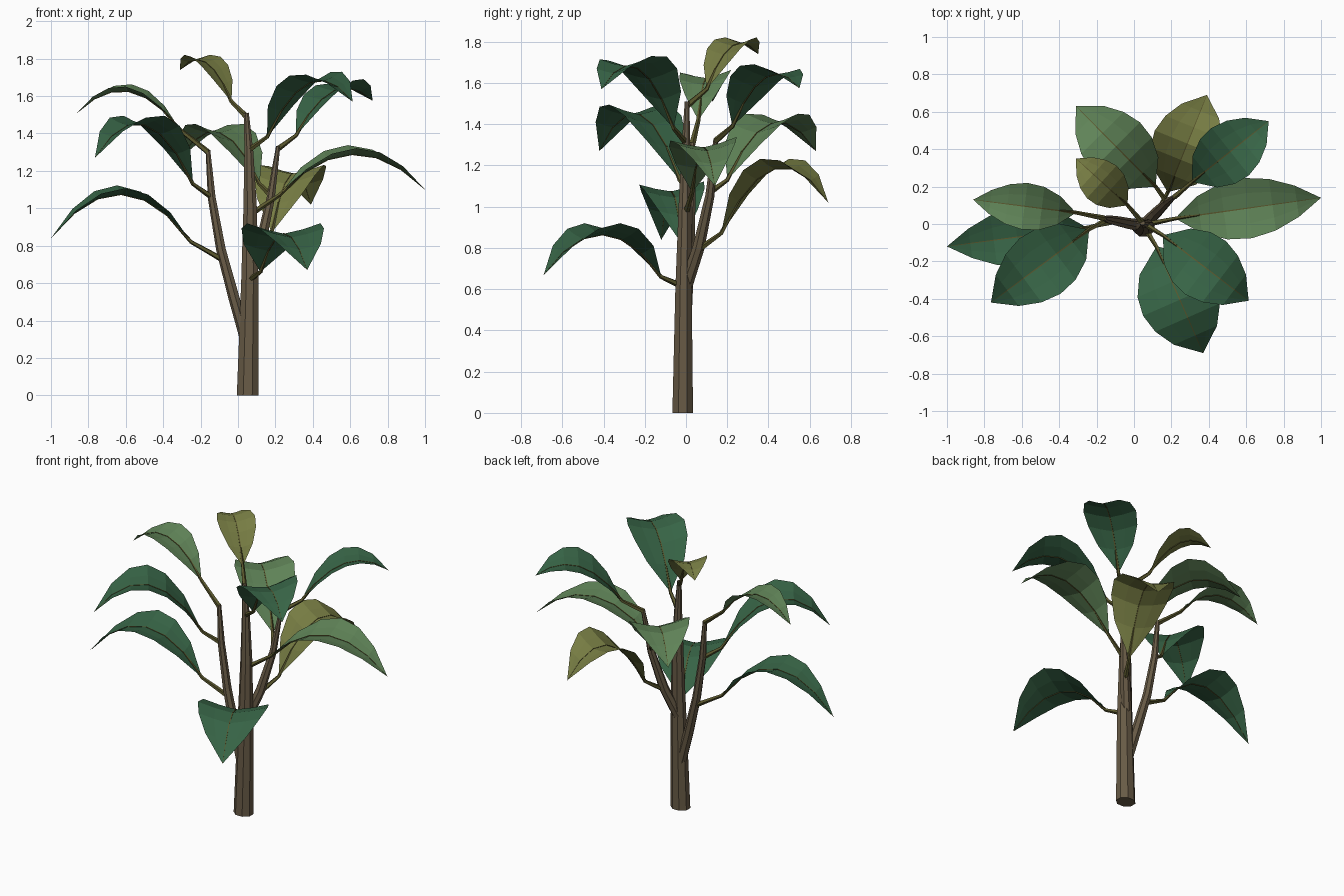
import bpy, bmesh, math
from mathutils import Vector

if "Cube" in bpy.data.objects:
    bpy.data.objects.remove(bpy.data.objects["Cube"])


def material(name, rgb):
    m = bpy.data.materials.new(name)
    m.diffuse_color = (*rgb, 1)
    m.use_nodes = True
    m.node_tree.nodes["Principled BSDF"].inputs["Base Color"].default_value = m.diffuse_color
    return m


DARK = material("deep green", (0.038, 0.127, 0.061))
LIGHT = material("pale green", (0.115, 0.227, 0.096))
OLIVE = material("olive leaf", (0.182, 0.202, 0.056))
BARK = material("bark brown", (0.140, 0.105, 0.062))
STALK = material("stalk olive", (0.105, 0.098, 0.027))


def finish(name, bm, mat):
    me = bpy.data.meshes.new(name)
    bm.to_mesh(me)
    bm.free()
    me.materials.append(mat)
    ob = bpy.data.objects.new(name, me)
    bpy.context.collection.objects.link(ob)
    return ob


def tube(name, path, radii, sides, mat, flat=1.0):
    """Faceted tapering tube along a path, closed at both ends."""
    pts = [Vector(p) for p in path]
    bm = bmesh.new()
    rings = []
    last = None
    for i, p in enumerate(pts):
        d = (pts[min(i + 1, len(pts) - 1)] - pts[max(i - 1, 0)]).normalized()
        if p.z == 0:
            d = Vector((0, 0, 1))          # flat cut at the ground
        if last is None:
            ref = Vector((0, 1, 0)) if abs(d.z) > 0.85 else Vector((0, 0, 1))
            last = ref.cross(d)
        a = (last - d * last.dot(d)).normalized()
        last = a
        b = d.cross(a) * flat
        turn = [math.tau * (k + 0.5) / sides for k in range(sides)]
        rings.append([bm.verts.new(p + radii[i] * (a * math.cos(t) + b * math.sin(t)))
                      for t in turn])
    for r, s in zip(rings, rings[1:]):
        for k in range(sides):
            j = (k + 1) % sides
            bm.faces.new((r[k], r[j], s[j], s[k]))
    bm.faces.new(rings[0][::-1])
    bm.faces.new(rings[-1])
    return finish(name, bm, mat)


SEGS = 6


def leaf(name, root, base, tip, peak, half, full, mat, roll=0.0):
    """Arched, lightly folded leaf with its stalk and midrib."""
    root, base, tip = Vector(root), Vector(base), Vector(tip)
    fold = 0.26
    # arch height that makes the leaf edge crest exactly at the peak
    rise = peak - fold * half - (base.z + tip.z) / 2
    arch = (rise + math.sqrt(max(rise ** 2 - (tip.z - base.z) ** 2 / 4, 0))) / 2
    side = Vector((-(tip - base).y, (tip - base).x, 0)).normalized()

    def mid(t):
        return base.lerp(tip, t) + Vector((0, 0, arch * 4 * t * (1 - t)))

    bm = bmesh.new()
    rows = []
    for i in range(SEGS + 1):
        t = i / SEGS
        if i in (0, SEGS):
            rows.append([bm.verts.new(mid(t))] * 5)
            continue
        w = half * math.sin(math.pi * t ** 0.92) ** full
        rows.append([bm.verts.new(mid(t) + side * (w * u)
                     + Vector((0, 0, fold * w * abs(u) ** 1.3 + roll * w * u)))
                     for u in (-1, -0.5, 0, 0.5, 1)])
    for r, s in zip(rows, rows[1:]):
        for k in range(4):
            quad = list(dict.fromkeys((r[k], s[k], s[k + 1], r[k + 1])))
            bm.faces.new(quad)
    bm.normal_update()
    if sum(f.normal.z for f in bm.faces) < 0:
        bmesh.ops.reverse_faces(bm, faces=bm.faces[:])
    finish(name, bm, mat)

    # stalk rises from the branch into the leaf base
    knee = root.lerp(base, 0.55)
    tube(name + "_stalk", [root, knee, base, mid(1 / SEGS)],
         [0.016, 0.013, 0.011, 0.005], 5, STALK)
    # thin midrib sunk into the fold
    tube(name + "_midrib", [mid(i / SEGS) for i in range(1, SEGS + 1)],
         [0.005, 0.0045, 0.004, 0.0035, 0.003, 0.001], 4, STALK)


# Trunk and its two side branches
tube("trunk", [(0.052, -0.016, 0), (0.063, -0.012, 0.6), (0.065, -0.005, 1.0),
               (0.058, 0, 1.3), (0.045, 0.005, 1.51)],
     [0.063, 0.05, 0.039, 0.026, 0.014], 8, BARK, 0.86)
tube("left_branch", [(0.05, -0.01, 0.28), (-0.02, 0, 0.52), (-0.09, 0.015, 0.78),
                     (-0.14, 0.025, 1.06), (-0.16, 0.03, 1.31)],
     [0.034, 0.031, 0.027, 0.022, 0.013], 7, BARK)
tube("right_branch", [(0.06, 0, 0.62), (0.12, 0.06, 0.8), (0.175, 0.115, 1.05),
                      (0.215, 0.145, 1.33)],
     [0.033, 0.03, 0.023, 0.012], 7, BARK)

# Leaves: stalk root, leaf base, tip, edge peak height, half width, roundness
leaf("crown_leaf", (0.045, 0.005, 1.49), (-0.035, 0.1, 1.57), (-0.31, 0.35, 1.74),
     1.825, 0.118, 0.78, OLIVE)
leaf("left_top_leaf", (-0.16, 0.03, 1.30), (-0.31, 0.06, 1.42), (-0.86, 0.13, 1.51),
     1.66, 0.126, 0.88, LIGHT, -0.05)
leaf("left_front_leaf", (-0.14, 0.025, 1.06), (-0.24, -0.03, 1.13), (-0.765, -0.42, 1.27),
     1.50, 0.185, 0.76, DARK)
leaf("left_low_leaf", (-0.09, 0.015, 0.73), (-0.25, -0.02, 0.82), (-1.0, -0.12, 0.84),
     1.115, 0.158, 0.9, DARK, -0.05)
leaf("front_low_leaf", (0.065, -0.03, 0.62), (0.12, -0.12, 0.66), (0.37, -0.69, 0.67),
     0.92, 0.215, 0.7, DARK)
leaf("front_top_leaf", (0.058, 0, 1.31), (0.155, -0.06, 1.38), (0.613, -0.41, 1.57),
     1.73, 0.18, 0.74, DARK, 0.05)
leaf("right_leaf", (0.07, 0, 0.97), (0.22, 0.03, 1.07), (1.0, 0.14, 1.10),
     1.33, 0.163, 0.86, LIGHT, 0.05)
leaf("back_right_leaf", (0.215, 0.145, 1.32), (0.31, 0.225, 1.39), (0.72, 0.55, 1.575),
     1.685, 0.162, 0.74, DARK, -0.08)
leaf("back_low_leaf", (0.12, 0.06, 0.79), (0.18, 0.17, 0.87), (0.39, 0.69, 1.02),
     1.238, 0.188, 0.73, OLIVE)
leaf("back_left_leaf", (0.175, 0.115, 1.07), (0.115, 0.2, 1.13), (-0.31, 0.63, 1.27),
     1.457, 0.183, 0.73, LIGHT)
